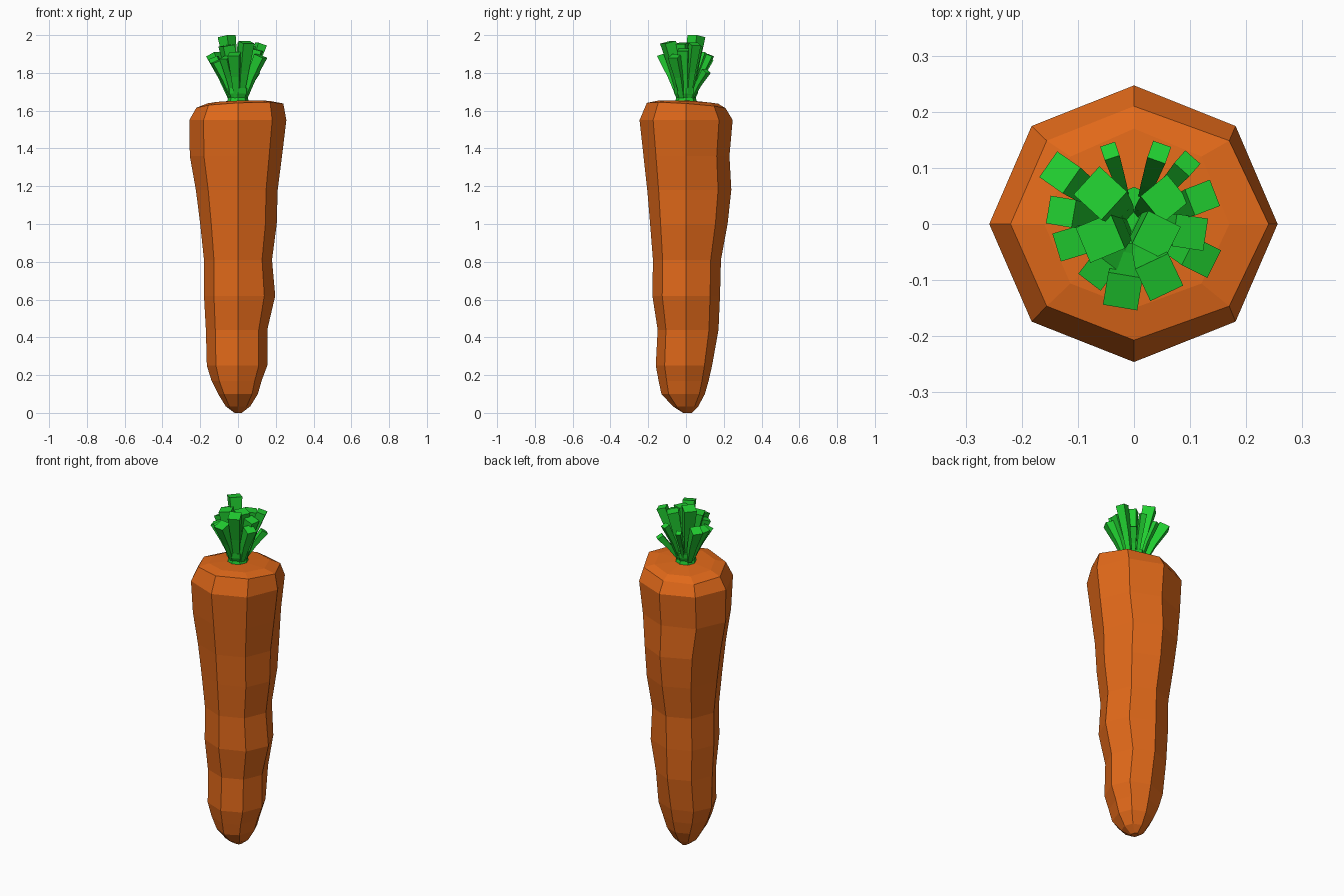
import bpy, math
from mathutils import Vector

if "Cube" in bpy.data.objects:
    bpy.data.objects.remove(bpy.data.objects["Cube"])


def material(name, color):
    m = bpy.data.materials.new(name)
    m.diffuse_color = color
    m.use_nodes = True
    m.node_tree.nodes["Principled BSDF"].inputs["Base Color"].default_value = m.diffuse_color
    return m


def loft(name, rings, mat):
    """Flat-faced skin through closed rings of points, capped at both ends."""
    n = len(rings[0])
    verts = [p for ring in rings for p in ring]
    faces = [tuple(reversed(range(n)))]
    for r in range(len(rings) - 1):
        for i in range(n):
            j = (i + 1) % n
            faces.append((r * n + i, r * n + j, (r + 1) * n + j, (r + 1) * n + i))
    faces.append(tuple(range((len(rings) - 1) * n, len(rings) * n)))
    mesh = bpy.data.meshes.new(name)
    mesh.from_pydata(verts, [], faces)
    mesh.materials.append(mat)
    obj = bpy.data.objects.new(name, mesh)
    bpy.context.collection.objects.link(obj)
    return obj


def octagon(z, left, right, front, back, tilt=0.0):
    ring = []
    for i in range(8):
        c, s = math.cos(i * math.pi / 4), math.sin(i * math.pi / 4)
        x = c * (right if c > 0 else left)
        y = s * (back if s > 0 else front)
        ring.append((x, y, z + tilt * (c - 1.3 * s)))
    return ring


orange = material("carrot_orange", (0.75, 0.14, 0.01, 1))
green = material("leaf_green", (0.015, 0.62, 0.03, 1))

# Uneven tapering root: height, then left, right, front and back reach
profile = [
    (0.00, .018, .020, .015, .030),
    (0.035, .065, .065, .070, .065),
    (0.10, .105, .105, .130, .100),
    (0.17, .140, .125, .145, .120),
    (0.25, .165, .155, .160, .138),
    (0.44, .170, .155, .150, .172),
    (0.62, .180, .197, .178, .180),
    (0.81, .180, .180, .175, .185),
    (1.00, .200, .205, .190, .220),
    (1.18, .223, .210, .205, .240),
    (1.36, .255, .233, .225, .230),
    (1.55, .258, .256, .246, .247),
]
rings = [octagon(*row) for row in profile]
# Bevelled, slightly tilted shoulder and crown
rings.append(octagon(1.627, .22, .24, .207, .21, .011))
rings.append(octagon(1.645, .16, .17, .15, .17, .006))
rings.append(octagon(1.653, .03, .03, .03, .03))
loft("carrot_root", rings, orange)

# Stem collar
loft("leaf_stem", [octagon(z, r, r, r, r) for z, r in
                   ((1.63, .06), (1.67, .052), (1.69, .062), (1.72, .066))], green)

# Flaring square stalks: tip x, tip y, top height, tip width
stalks = [
    (-.060, .055, 2.00, .068), (.055, .045, 1.95, .062),
    (.045, -.095, 1.97, .065), (-.020, -.120, 1.91, .062),
    (.040, -.020, 1.96, .065), (.100, -.015, 1.93, .058),
    (.122, .047, 1.96, .050), (.120, -.060, 1.90, .055),
    (-.132, .092, 1.91, .056), (-.130, .022, 1.89, .050),
    (-.115, -.035, 1.87, .052), (-.065, -.085, 1.89, .050),
    (-.060, -.025, 1.95, .068), (-.043, .130, 1.88, .028),
    (.045, .128, 1.90, .034), (.095, .108, 1.82, .036),
]
for k, (x, y, top, w) in enumerate(stalks):
    out = Vector((x, y, 0))
    base = out * 0.3 + Vector((0, 0, 1.67))
    tip = Vector((x, y, top))
    d = (tip - base).normalized()
    tip.z -= w / 2 * math.sqrt(1 - d.z ** 2)
    mid = base.lerp(tip, 0.5) - out * 0.05
    u = Vector((-y, x, 0)).normalized()
    v = u.cross(d)
    rings = []
    for centre, width in ((base, w * .4), (mid, w * .72), (tip, w)):
        h = width / 2
        rings.append([centre - u * h + v * h, centre - u * h - v * h,
                      centre + u * h - v * h, centre + u * h + v * h])
    # Order corners so the walls face outward
    if (rings[0][1] - rings[0][0]).cross(rings[0][2] - rings[0][1]).dot(d) < 0:
        rings = [r[::-1] for r in rings]
    loft("leaf_stalk_%02d" % (k + 1), rings, green)
